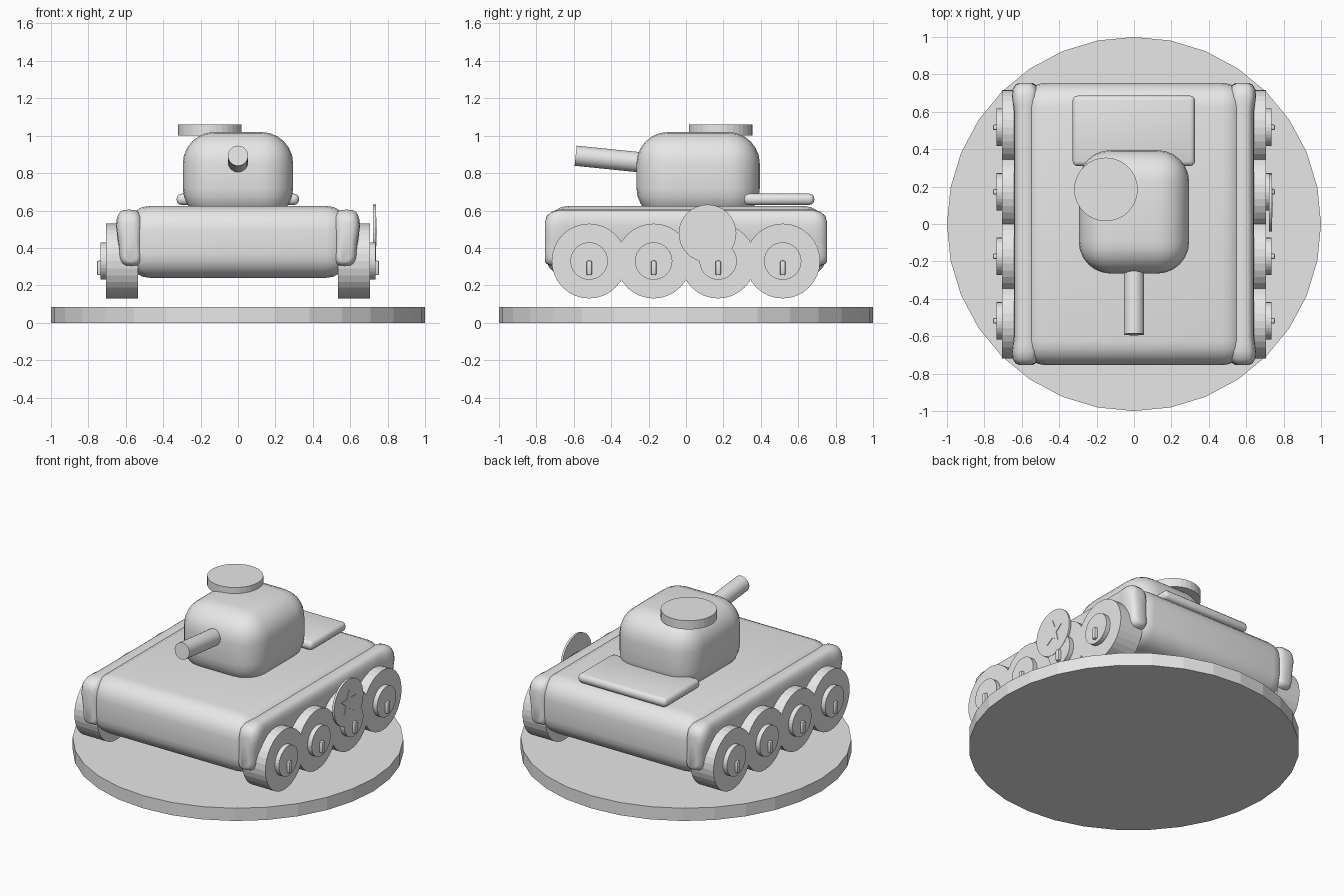
import bpy
import bmesh
import math
from mathutils import Vector, Matrix

cube = bpy.data.objects.get("Cube")
if cube:
    bpy.data.objects.remove(cube, do_unlink=True)

grey = bpy.data.materials.new("plain_grey")
grey.use_nodes = True
colour = (0.8, 0.8, 0.8, 1)
grey.diffuse_color = colour
grey.node_tree.nodes["Principled BSDF"].inputs["Base Color"].default_value = colour


def finish(name, bm, smooth=False):
    """Turn a bmesh into a named object."""
    bmesh.ops.recalc_face_normals(bm, faces=bm.faces)
    mesh = bpy.data.meshes.new(name)
    bm.to_mesh(mesh)
    bm.free()
    mesh.materials.append(grey)
    obj = bpy.data.objects.new(name, mesh)
    bpy.context.collection.objects.link(obj)
    if smooth:
        bpy.ops.object.select_all(action='DESELECT')
        obj.select_set(True)
        bpy.context.view_layer.objects.active = obj
        bpy.ops.object.shade_smooth_by_angle(angle=math.radians(35))
    return obj


def rounded_box(name, low, high, radius, segments=5):
    low, high = Vector(low), Vector(high)
    bm = bmesh.new()
    bmesh.ops.create_cube(bm, size=1)
    for v in bm.verts:
        v.co = (low + high) / 2 + v.co * (high - low)
    bmesh.ops.bevel(bm, geom=bm.edges[:], offset=radius, segments=segments,
                    profile=0.5, affect='EDGES')
    return finish(name, bm, True)


def rod(name, start, end, radius, sides=32, smooth=False):
    """Cylinder between two points."""
    start, end = Vector(start), Vector(end)
    axis = end - start
    turn = axis.to_track_quat('Z', 'Y').to_matrix().to_4x4()
    bm = bmesh.new()
    bmesh.ops.create_cone(bm, cap_ends=True, segments=sides, radius1=radius,
                          radius2=radius, depth=axis.length,
                          matrix=Matrix.Translation((start + end) / 2) @ turn)
    return finish(name, bm, smooth)


def fender(name, side):
    """Pillow-like side rail: rounded sections lofted along y, fuller at the ends."""
    stations = [(0.755, 0.035, 0.07), (0.745, 0.055, 0.035), (0.72, 0.07, 0.012),
                (0.68, 0.074, 0), (0.64, 0.068, 0), (0.6, 0.062, 0)]
    stations += [(-y, w, inset) for y, w, inset in reversed(stations)]
    bm = bmesh.new()
    rings = []
    for y, w, inset in stations:
        bottom, top = 0.3 + inset * 0.4, 0.605 - inset
        ring = []
        for i in range(24):
            a = math.tau * i / 24
            c, s = math.cos(a), math.sin(a)
            # Squared-off oval with a slight waist
            px = math.copysign(abs(c) ** 0.6, c) * w
            pz = math.copysign(abs(s) ** 0.6, s)
            z = (bottom + top) / 2 + pz * (top - bottom) / 2
            waist = 1 - 0.18 * math.exp(-((z - 0.41) / 0.06) ** 2)
            lean = 0.012 * min(0, (z - 0.5) / 0.2)
            ring.append(bm.verts.new((side * (0.581 + px * waist + lean), y, z)))
        rings.append(ring)
    for a, b in zip(rings, rings[1:]):
        for i in range(24):
            j = (i + 1) % 24
            bm.faces.new((a[i], a[j], b[j], b[i]))
    bm.faces.new(rings[0])
    bm.faces.new(rings[-1])
    return finish(name, bm, True)


# Round display base
rod("base", (0, 0, 0), (0, 0, 0.085), 1.0)

# Body
rounded_box("hull", (-0.6, -0.755, 0.24), (0.6, 0.755, 0.625), 0.13)
rounded_box("turret", (-0.295, -0.265, 0.55), (0.295, 0.395, 1.02), 0.17, 6)
rounded_box("rear_deck_plate", (-0.328, 0.31, 0.63), (0.326, 0.686, 0.69), 0.026, 3)
rod("hatch", (-0.15, 0.185, 1.002), (-0.15, 0.185, 1.06), 0.17)
rod("gun_barrel", (0, 0, 0.833), (0, -0.59, 0.893), 0.054, smooth=True)

# Running gear on both sides
for side, label in ((1, "left"), (-1, "right")):
    fender(label + "_fender", side)
    for n in range(4):
        y = -0.518 + n * 0.345
        tag = f"{label}_{n + 1}"
        rod("wheel_" + tag, (side * 0.535, y, 0.33), (side * 0.705, y, 0.33), 0.2)
        rod("hub_" + tag, (side * 0.7, y, 0.33), (side * 0.735, y, 0.33), 0.1)
        inner, outer = sorted((side * 0.715, side * 0.755))
        rounded_box("bolt_" + tag, (inner, y - 0.015, 0.254),
                    (outer, y + 0.015, 0.332), 0.009, 2)

# Round side badge with a thin star plate
centre = Vector((0.737, 0.115, 0.478))
rod("side_disc", centre - Vector((0.014, 0, 0)), centre, 0.154)
bm = bmesh.new()
points = []
for i in range(10):
    a = math.tau * i / 10
    r = 0.085 if i % 2 == 0 else 0.036
    points.append(bm.verts.new(centre + Vector((0, r * math.sin(a), r * math.cos(a)))))
face = bm.faces.new(points)
raised = bmesh.ops.extrude_face_region(bm, geom=[face])["geom"]
for v in raised:
    if isinstance(v, bmesh.types.BMVert):
        v.co.x += 0.004
finish("star_plate", bm)
